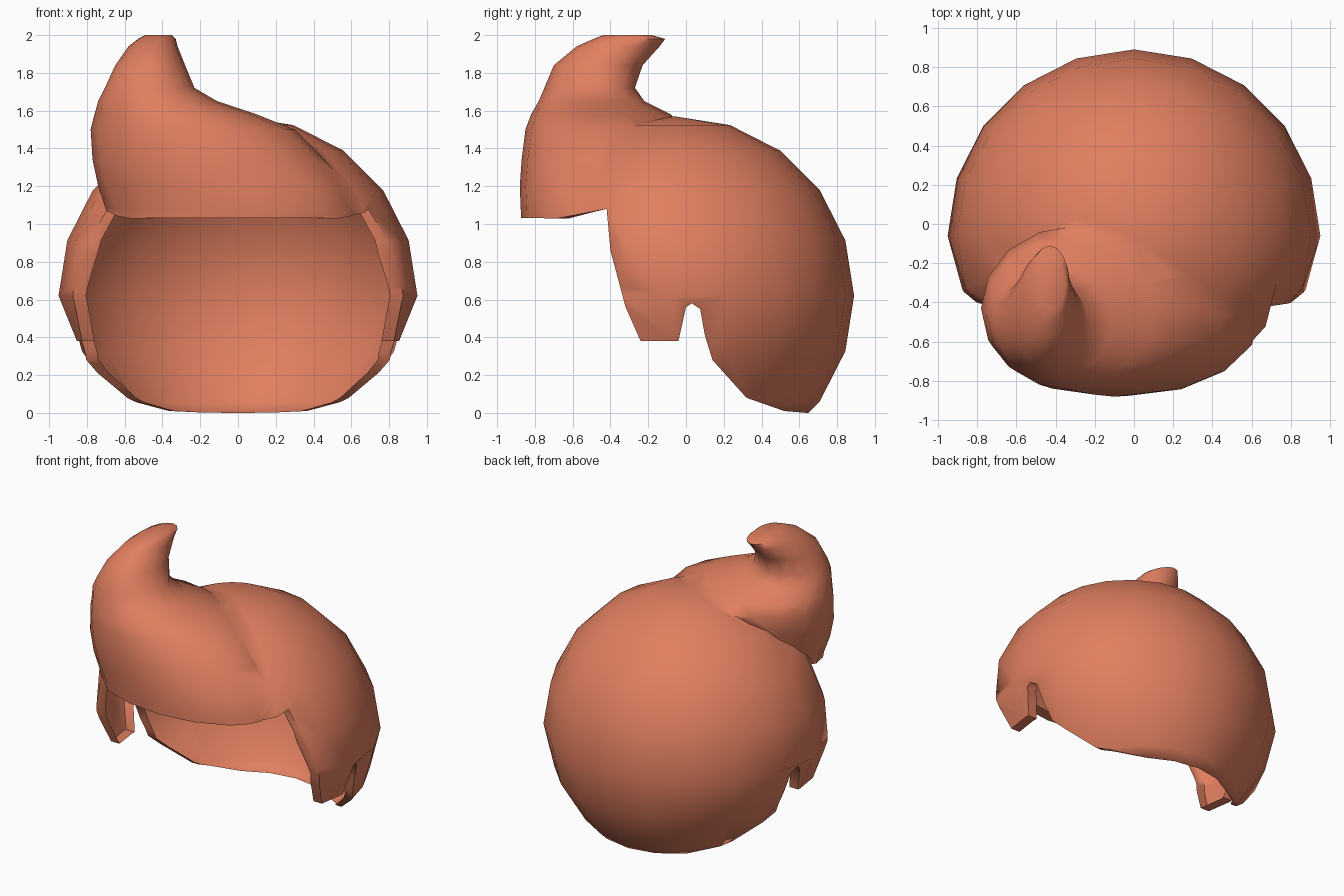
import bpy, bmesh, math

if "Cube" in bpy.data.objects:
    bpy.data.objects.remove(bpy.data.objects["Cube"])

CENTRE = (0.0, -0.06, 0.62)
RADIUS = 0.95


def make_object(name, bm):
    bmesh.ops.recalc_face_normals(bm, faces=bm.faces[:])
    mesh = bpy.data.meshes.new(name)
    bm.to_mesh(mesh)
    bm.free()
    obj = bpy.data.objects.new(name, mesh)
    bpy.context.collection.objects.link(obj)
    return obj


def loft(bm, rings):
    """Skin a list of vertex rings and close both ends."""
    rings = [[bm.verts.new(p) for p in ring] for ring in rings]
    n = len(rings[0])
    for a, b in zip(rings, rings[1:]):
        for i in range(n):
            j = (i + 1) % n
            bm.faces.new((a[i], a[j], b[j], b[i]))
    bm.faces.new(rings[0][::-1])
    bm.faces.new(rings[-1])


# Round head of hair, narrowed towards the nape, a little flatter in front
bm = bmesh.new()
bmesh.ops.create_uvsphere(bm, u_segments=20, v_segments=10, radius=RADIUS)
for v in bm.verts:
    if v.co.y < 0 and v.co.z > 0.1:
        v.co.y *= 0.95
    v.co.x += CENTRE[0]
    v.co.y += CENTRE[1]
    v.co.z += CENTRE[2]
    t = min(1.0, max(0.0, (CENTRE[2] - v.co.z) / 0.54))
    v.co.x *= 1 - 0.13 * t * t
hair = make_object("hair_cap", bm)

# Fringe sweeping up into the quiff:
# centre x, centre y, z, left half width, right half width, half depth
sections = [
    (0.00, -0.45, 0.95, 0.68, 0.68, 0.42),
    (-0.02, -0.46, 1.08, 0.68, 0.66, 0.415),
    (-0.10, -0.47, 1.20, 0.64, 0.68, 0.41),
    (-0.20, -0.46, 1.34, 0.57, 0.66, 0.41),
    (-0.30, -0.43, 1.50, 0.48, 0.60, 0.42),
    (-0.36, -0.45, 1.58, 0.40, 0.46, 0.37),
    (-0.42, -0.50, 1.65, 0.32, 0.31, 0.28),
    (-0.46, -0.51, 1.72, 0.245, 0.23, 0.24),
    (-0.465, -0.465, 1.84, 0.185, 0.185, 0.235),
    (-0.45, -0.36, 1.94, 0.13, 0.13, 0.22),
    (-0.43, -0.30, 1.98, 0.10, 0.10, 0.19),
    (-0.42, -0.31, 2.00, 0.07, 0.07, 0.13),
]
bm = bmesh.new()
rings = []
for cx, cy, z, left, right, depth in sections:
    ring = []
    for i in range(16):
        c, s = math.cos(i * math.tau / 16), math.sin(i * math.tau / 16)
        ring.append((cx + (right if c > 0 else left) * c, cy + depth * s, z))
    rings.append(ring)
loft(bm, rings)
quiff = make_object("quiff_helper", bm)

# Side outline of the face, ear and neck opening (y, z)
outline = [
    (-1.5, 1.035), (-0.68, 1.03), (-0.42, 1.08), (-0.40, 0.86), (-0.32, 0.56),
    (-0.24, 0.38), (-0.04, 0.38), (0.0, 0.56), (0.03, 0.58), (0.075, 0.55),
    (0.10, 0.41), (0.14, 0.28), (0.32, 0.08), (0.52, 0.01), (0.64, 0.0),
    (1.5, 0.0), (1.5, -0.6), (-1.5, -0.6),
]
bm = bmesh.new()
loft(bm, [[(x, y, z) for y, z in outline] for x in (-1.5, 1.5)])
opening = make_object("opening_helper", bm)

# Join the quiff, then cut the opening
for helper, operation in ((quiff, 'UNION'), (opening, 'DIFFERENCE')):
    helper.hide_render = True
    mod = hair.modifiers.new(helper.name, 'BOOLEAN')
    mod.object = helper
    mod.operation = operation
    mod.solver = 'EXACT'
depsgraph = bpy.context.evaluated_depsgraph_get()
hair.data = bpy.data.meshes.new_from_object(hair.evaluated_get(depsgraph))
hair.modifiers.clear()
for helper in (quiff, opening):
    bpy.data.objects.remove(helper)


def on_outline(p):
    for (y0, z0), (y1, z1) in zip(outline, outline[1:]):
        dy, dz = y1 - y0, z1 - z0
        t = ((p.y - y0) * dy + (p.z - z0) * dz) / (dy * dy + dz * dz)
        t = min(1.0, max(0.0, t))
        if math.hypot(p.y - y0 - t * dy, p.z - z0 - t * dz) < 0.0005:
            return True
    return False


# Hollow the hair, leaving a folded-in rim round the opening
bm = bmesh.new()
bm.from_mesh(hair.data)
bm.normal_update()
walls = [f for f in bm.faces if abs(f.normal.x) < 0.002
         and all(on_outline(v.co) for v in f.verts)]
bmesh.ops.delete(bm, geom=walls, context='FACES')
bmesh.ops.remove_doubles(bm, verts=bm.verts[:], dist=0.002)
rim = [e for e in bm.edges if e.is_boundary]
for v in {v for e in rim for v in e.verts}:
    if v.co.z > 0.3 and v.co.y > -0.45:
        v.co.x *= 0.965
fold = bmesh.ops.extrude_edge_only(bm, edges=rim)["geom"]
for v in fold:
    if isinstance(v, bmesh.types.BMVert):
        v.co.x *= 0.92
        v.co.y += 0.08 * min(1.0, max(0.0, (-0.45 - v.co.y) / 0.3))
bmesh.ops.recalc_face_normals(bm, faces=bm.faces[:])
bm.to_mesh(hair.data)
bm.free()

# Single warm hair colour
mat = bpy.data.materials.new("coral_hair")
mat.diffuse_color = (0.74, 0.21, 0.115, 1.0)
mat.use_nodes = True
mat.node_tree.nodes["Principled BSDF"].inputs["Base Color"].default_value = mat.diffuse_color
hair.data.materials.clear()
hair.data.materials.append(mat)

# Smooth shading with a crisp rim
bpy.ops.object.select_all(action='DESELECT')
hair.select_set(True)
bpy.context.view_layer.objects.active = hair
bpy.ops.object.shade_smooth_by_angle(angle=math.radians(60))
